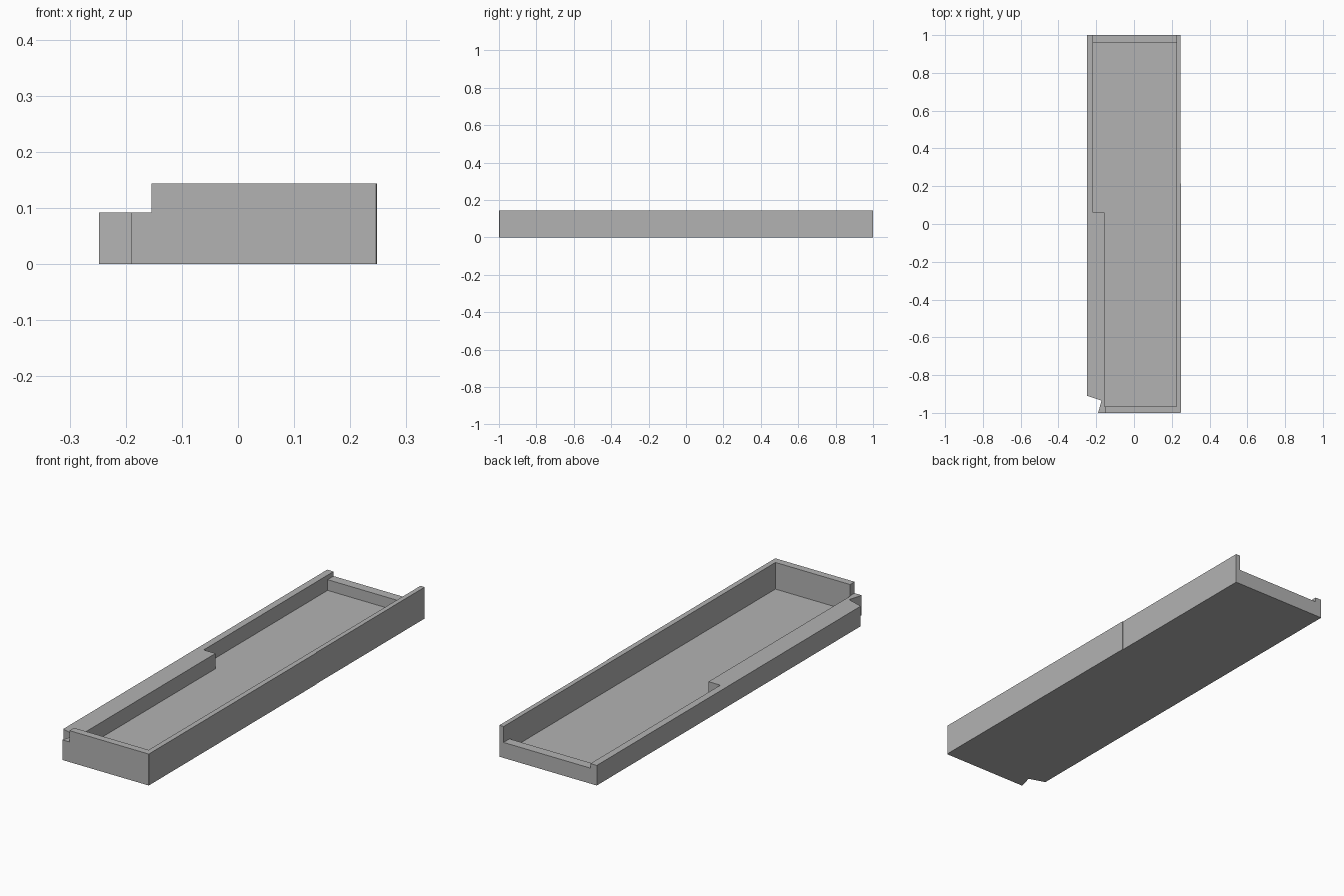
import bpy
import bmesh

if "Cube" in bpy.data.objects:
    bpy.data.objects.remove(bpy.data.objects["Cube"])

grey = bpy.data.materials.new("mid grey")
grey.diffuse_color = (0.45, 0.45, 0.45, 1)
grey.use_nodes = True
grey.node_tree.nodes["Principled BSDF"].inputs["Base Color"].default_value = grey.diffuse_color


def prism(name, outline, z0, z1):
    """Extrude a plan outline (counter-clockwise) between two heights."""
    bm = bmesh.new()
    face = bm.faces.new([bm.verts.new((x, y, z0)) for x, y in outline])
    top = bmesh.ops.extrude_face_region(bm, geom=[face])["geom"]
    for v in top:
        if isinstance(v, bmesh.types.BMVert):
            v.co.z = z1
    bmesh.ops.recalc_face_normals(bm, faces=bm.faces)
    mesh = bpy.data.meshes.new(name)
    bm.to_mesh(mesh)
    bm.free()
    mesh.materials.append(grey)
    obj = bpy.data.objects.new(name, mesh)
    bpy.context.collection.objects.link(obj)
    return obj


def box(x0, x1, y0, y1):
    return [(x0, y0), (x1, y0), (x1, y1), (x0, y1)]


# Solid block with notched front left corner and a faint step on the right side
tray = prism("tray", [
    (-0.19, -1), (0.2455, -1), (0.248, -0.997), (0.248, 0.215),
    (0.2455, 0.215), (0.2455, 1), (-0.248, 1), (-0.248, -0.91),
    (-0.172, -0.935)], 0, 0.144)

# Cutters: inner cavity, lowered left wall, lowered back wall
cutters = [
    prism("cavity_cutter", [
        (-0.156, -0.967), (0.224, -0.967), (0.224, 0.957),
        (-0.216, 0.957), (-0.216, 0.06), (-0.156, 0.06)], 0.022, 0.3),
    prism("left_wall_cutter", box(-0.4, -0.154, -1.2, 1.2), 0.092, 0.35),
    prism("back_wall_cutter", box(-0.216, 0.224, 0.9, 1.2), 0.071, 0.4),
]
bpy.context.view_layer.objects.active = tray
for cutter in cutters:
    mod = tray.modifiers.new(cutter.name, 'BOOLEAN')
    mod.operation = 'DIFFERENCE'
    mod.solver = 'EXACT'
    mod.object = cutter
    bpy.ops.object.modifier_apply(modifier=mod.name)
    bpy.data.objects.remove(cutter)
